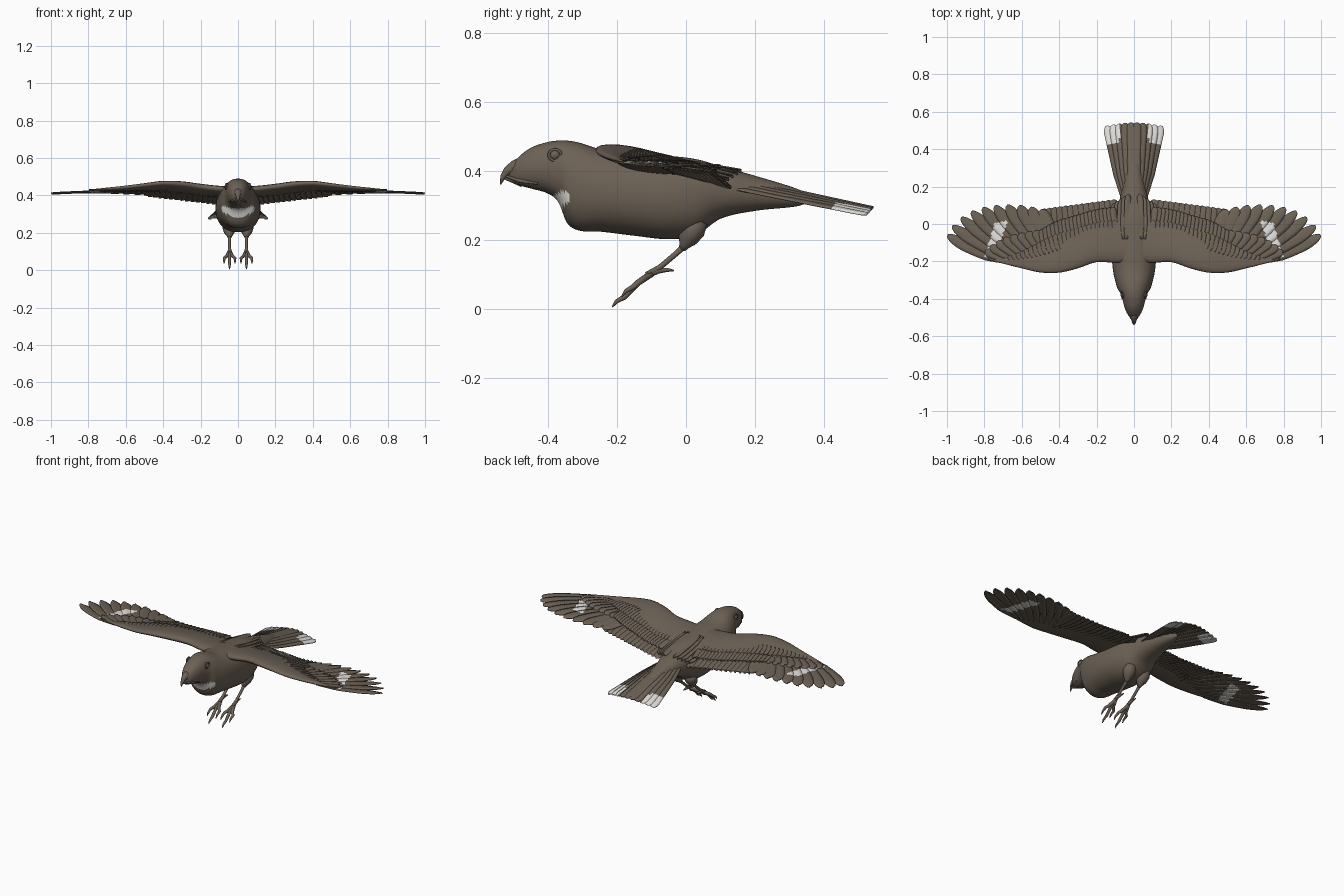
import bpy, bmesh, math
from mathutils import Vector

if "Cube" in bpy.data.objects:
    bpy.data.objects.remove(bpy.data.objects["Cube"])


def material(name, color):
    m = bpy.data.materials.new(name)
    m.use_nodes = True
    m.diffuse_color = color
    m.node_tree.nodes["Principled BSDF"].inputs["Base Color"].default_value = color
    return m


MATS = [material("brown_plumage", (0.15, 0.12, 0.092, 1)),
        material("white_marking", (0.76, 0.75, 0.72, 1))]
UP = Vector((0, 0, 1))


def finish(name, bm, mirror=False, thickness=0, white=None):
    """Turn a bmesh into an object, whitening faces picked by a rule."""
    bmesh.ops.recalc_face_normals(bm, faces=bm.faces)
    for f in bm.faces:
        f.smooth = True
        if white and white(f.calc_center_median()):
            f.material_index = 1
    me = bpy.data.meshes.new(name)
    bm.to_mesh(me)
    bm.free()
    ob = bpy.data.objects.new(name, me)
    bpy.context.collection.objects.link(ob)
    for m in MATS:
        me.materials.append(m)
    if mirror:
        ob.modifiers.new("Mirror", "MIRROR").use_mirror_merge = False
    if thickness:
        s = ob.modifiers.new("Solidify", "SOLIDIFY")
        s.thickness, s.offset = thickness, 0
    return ob


def sample(table, t):
    """Smoothly interpolate table rows by their first value."""
    n = len(table)
    t = max(table[0][0], min(table[-1][0], t))
    i = next(k for k in range(n - 1) if t <= table[k + 1][0])
    a, b = table[i], table[i + 1]
    p, q = table[max(i - 1, 0)], table[min(i + 2, n - 1)]
    h = b[0] - a[0]
    u = (t - a[0]) / h
    out = []
    for k in range(1, len(a)):
        ma = (b[k] - p[k]) / (b[0] - p[0]) * h
        mb = (q[k] - a[k]) / (q[0] - a[0]) * h
        out.append((2*u**3 - 3*u*u + 1) * a[k] + (u**3 - 2*u*u + u) * ma
                   + (3*u*u - 2*u**3) * b[k] + (u**3 - u*u) * mb)
    return out


def loft(bm, rings):
    rows = [[bm.verts.new(p) for p in r] for r in rings]
    n = len(rows[0])
    for a, b in zip(rows, rows[1:]):
        for k in range(n):
            bm.faces.new((a[k], a[(k + 1) % n], b[(k + 1) % n], b[k]))
    bm.faces.new(rows[0])
    bm.faces.new(rows[-1])


def tube(bm, points, radii, sides=10):
    pts = [Vector(p) for p in points]
    rings = []
    for i, p in enumerate(pts):
        d = (pts[min(i + 1, len(pts) - 1)] - pts[max(i - 1, 0)]).normalized()
        e = d.cross(Vector((1, 0, 0))).normalized()
        f = d.cross(e)
        rings.append([p + radii[i] * (e * math.cos(a) + f * math.sin(a))
                      for a in (math.tau * k / sides for k in range(sides))])
    loft(bm, rings)


def feather(bm, root, tip, half, bow=0, roll=0.004, taper=0.2, steps=18):
    """Curved vane with a raised shaft and rounded tip."""
    root, tip = Vector(root), Vector(tip)
    side = (tip - root).cross(UP).normalized()
    rows = []
    for s in range(steps + 1):
        t = 1 - (1 - s / steps) ** 1.4
        end = max(0, (t - 1 + taper) / taper)
        w = half * (0.45 + 0.55 * min(1, t / 0.35)) * math.sqrt(1 - end * end) + 0.001
        mid = root.lerp(tip, t) + side * bow * 4 * t * (1 - t)
        rows.append([bm.verts.new(mid + side * u * w + UP * (roll * u - 0.004 * abs(u)))
                     for u in (-1, -0.5, 0, 0.5, 1)])
    for a, b in zip(rows, rows[1:]):
        for k in range(4):
            bm.faces.new((a[k], a[k + 1], b[k + 1], b[k]))


# Body and head: y, top, bottom, half width
BODY = [(-.512, .405, .378, .008), (-.49, .437, .362, .03), (-.45, .468, .35, .049),
        (-.40, .485, .335, .063), (-.37, .489, .31, .073), (-.345, .489, .25, .088),
        (-.31, .483, .228, .099), (-.25, .465, .225, .112), (-.15, .455, .213, .12),
        (-.05, .445, .203, .118), (.03, .435, .215, .105), (.1, .415, .262, .085),
        (.2, .387, .285, .06), (.32, .35, .298, .03), (.36, .33, .31, .008)]
rings = []
for i in range(131):
    y = BODY[0][0] + (BODY[-1][0] - BODY[0][0]) * i / 130
    top, low, w = sample(BODY, y)
    ring = []
    for k in range(56):
        c, s = math.cos(math.tau * k / 56), math.sin(math.tau * k / 56)
        ring.append((w * math.copysign(abs(c) ** 0.88, c), y,
                     (top + low) / 2 + (top - low) / 2 * math.copysign(abs(s) ** 0.92, s)))
    rings.append(ring)
bm = bmesh.new()
loft(bm, rings)
finish("body", bm, white=lambda p: -.4 < p.y < -.338 and
       abs(p.z - .309 - 2.5 * p.x ** 2) < .02 and abs(p.x) < .088)

# Beak
bm = bmesh.new()
tube(bm, [(0, -.475, .415), (0, -.5, .411), (0, -.518, .401), (0, -.531, .384), (0, -.538, .362)],
     [.028, .019, .013, .008, .002])
tube(bm, [(0, -.475, .374), (0, -.505, .378), (0, -.527, .379)], [.02, .011, .003])
finish("beak", bm)
bm = bmesh.new()
tube(bm, [(.006, -.52, .385), (.028, -.48, .372), (.044, -.43, .364)], [.004, .006, .003])
finish("gape", bm, mirror=True)

# Eyes with lids
bm = bmesh.new()
bmesh.ops.create_uvsphere(bm, u_segments=20, v_segments=12, radius=.016)
bmesh.ops.translate(bm, verts=bm.verts, vec=(.056, -.38, .447))
finish("eye", bm, mirror=True)
bm = bmesh.new()
lid = [[(.063 + .004 * math.sin(b), -.38 + (.018 + .004 * math.cos(b)) * math.cos(a),
         .447 + (.016 + .004 * math.cos(b)) * math.sin(a))
        for b in (math.tau * k / 8 for k in range(8))]
       for a in (math.tau * j / 24 for j in range(25))]
loft(bm, lid)
finish("eyelid", bm, mirror=True)

# Wing arm: x, leading y, covert edge y, leading z, covert edge z, thickness
ARM = [(0, -.2, .05, .43, .4, .05), (.1, -.207, .05, .435, .4, .052),
       (.2, -.204, .035, .447, .405, .052), (.3, -.237, .005, .461, .418, .05),
       (.4, -.26, -.025, .465, .428, .044), (.5, -.259, -.08, .455, .43, .034),
       (.6, -.237, -.14, .444, .43, .025), (.7, -.212, -.175, .436, .43, .015),
       (.78, -.19, -.183, .431, .429, .006)]


def arm_height(x, y, s=None):
    lead, back, zl, zb, th = sample(ARM, x)
    c = max(0, min(1, (y - lead) / (back - lead)))
    s = math.sqrt(4 * c * (1 - c)) if s is None else s
    return zl + (zb - zl) * c + th * s * (0.62 - 0.3 * c)


bm = bmesh.new()
rings = []
for i in range(40):
    x = .78 * i / 39
    lead, back = sample(ARM, x)[:2]
    ring = []
    for k in range(24):
        a = math.tau * k / 24
        y = lead + (back - lead) * (1 - math.cos(a)) / 2
        ring.append((x, y, arm_height(x, y, math.sin(a))))
    rings.append(ring)
loft(bm, rings)
finish("wing_arm", bm, mirror=True)

# Primaries: tip x, tip y, from the wrist outward
TIPS = [(.5, .075), (.555, .088), (.615, .097), (.68, .1), (.745, .096),
        (.81, .086), (.87, .066), (.925, .033), (.972, -.012), (.998, -.062)]
primaries, coverts = bmesh.new(), bmesh.new()
for i, (x, y) in enumerate(TIPS):
    t = i / 9
    root = Vector((.42 + .24 * t, -.09 - .11 * t ** .7, .43))
    tip = Vector((x, y, .408 + .008 * math.sin(t * math.pi) + .006 * t))
    feather(primaries, root, tip, .036 - .004 * t, bow=.014 * t, taper=.32, steps=34)
    feather(coverts, root + UP * .007, root.lerp(tip, .4) + UP * .008, .024, steps=10)
finish("primary_feathers", primaries, mirror=True, thickness=.004,
       white=lambda p: -.172 < p.y < .012 and abs(p.x - .713 + .33 * p.y) < .031)

# Secondaries, with two covert rows over their bases
bm = bmesh.new()
for i in range(14):
    x = .1 + .37 * i / 13
    back, zb = sample(ARM, x)[1], sample(ARM, x)[3]
    feather(bm, (x - .01, back - .08, zb), (x + .012, .13 - .13 * (x - .1), .357 + .115 * (x - .1)),
            .023, taper=.14)
finish("secondary_feathers", bm, mirror=True, thickness=.004)
for i in range(20):
    x = .1 + .38 * i / 19
    back, zb = sample(ARM, x)[1], sample(ARM, x)[3]
    feather(coverts, (x, back - .06, arm_height(x, back - .06) - .002),
            (x + .014, back + .04, zb + .001), .016, steps=10)
for i in range(26):
    x = .09 + .56 * i / 25
    lead, back = sample(ARM, x)[:2]
    y0, y1 = lead + (back - lead) * .5, lead + (back - lead) * .88
    feather(coverts, (x, y0, arm_height(x, y0) - .002), (x + .014, y1, arm_height(x, y1) + .003),
            .016, steps=8)
finish("covert_feathers", coverts, mirror=True, thickness=.003)

# Scapulars lying along the back
bm = bmesh.new()
for i in range(5):
    x = .035 + .02 * i
    feather(bm, (x, -.08, .445 - .004 * i), (x * .9, .16 - .012 * i, .405 - .008 * i), .018, steps=12)
finish("scapular_feathers", bm, mirror=True, thickness=.004)

# Tail fan
bm = bmesh.new()
for i in range(10):
    u = (i - 4.5) / 4.5
    drop = abs(u) ** 1.5
    feather(bm, (.055 * u, .13, .387 - .03 * drop),
            (.143 * u, .543 - .018 * drop, .297 - .018 * drop),
            .024, roll=-.003 * u, taper=.1, steps=30)
finish("tail_feathers", bm, thickness=.005,
       white=lambda p: p.y > .425 + 3 * (abs(p.x) - .125) ** 2 and abs(p.x) > .077)

# Thighs, legs and toes
bm = bmesh.new()
tube(bm, [(.05, .035, .26), (.048, .02, .23), (.046, .005, .205), (.045, -.005, .185), (.045, -.012, .172)],
     [.03, .036, .03, .016, .009], 16)
tube(bm, [(.045, -.01, .19), (.045, .012, .195), (.045, .026, .187)], [.01, .008, .003])
finish("thigh", bm, mirror=True)
bm = bmesh.new()
tube(bm, [(.045, .0, .188), (.045, -.03, .16), (.045, -.075, .122), (.045, -.112, .098)],
     [.01, .008, .008, .011])
finish("shank", bm, mirror=True)
bm = bmesh.new()
for x, y, z in ((.045, -.214, .006), (.016, -.187, .036), (.074, -.187, .036)):
    m = (x + .045) / 2
    tube(bm, [(.045, -.1, .103), (m, -.14, .076), (x, y + .035, z + .029),
              (x, y + .012, z + .016), (x, y, z)], [.01, .009, .008, .006, .002])
tube(bm, [(.045, -.115, .098), (.045, -.08, .111), (.043, -.055, .114), (.042, -.035, .112)],
     [.01, .008, .006, .002])
finish("toes", bm, mirror=True)
